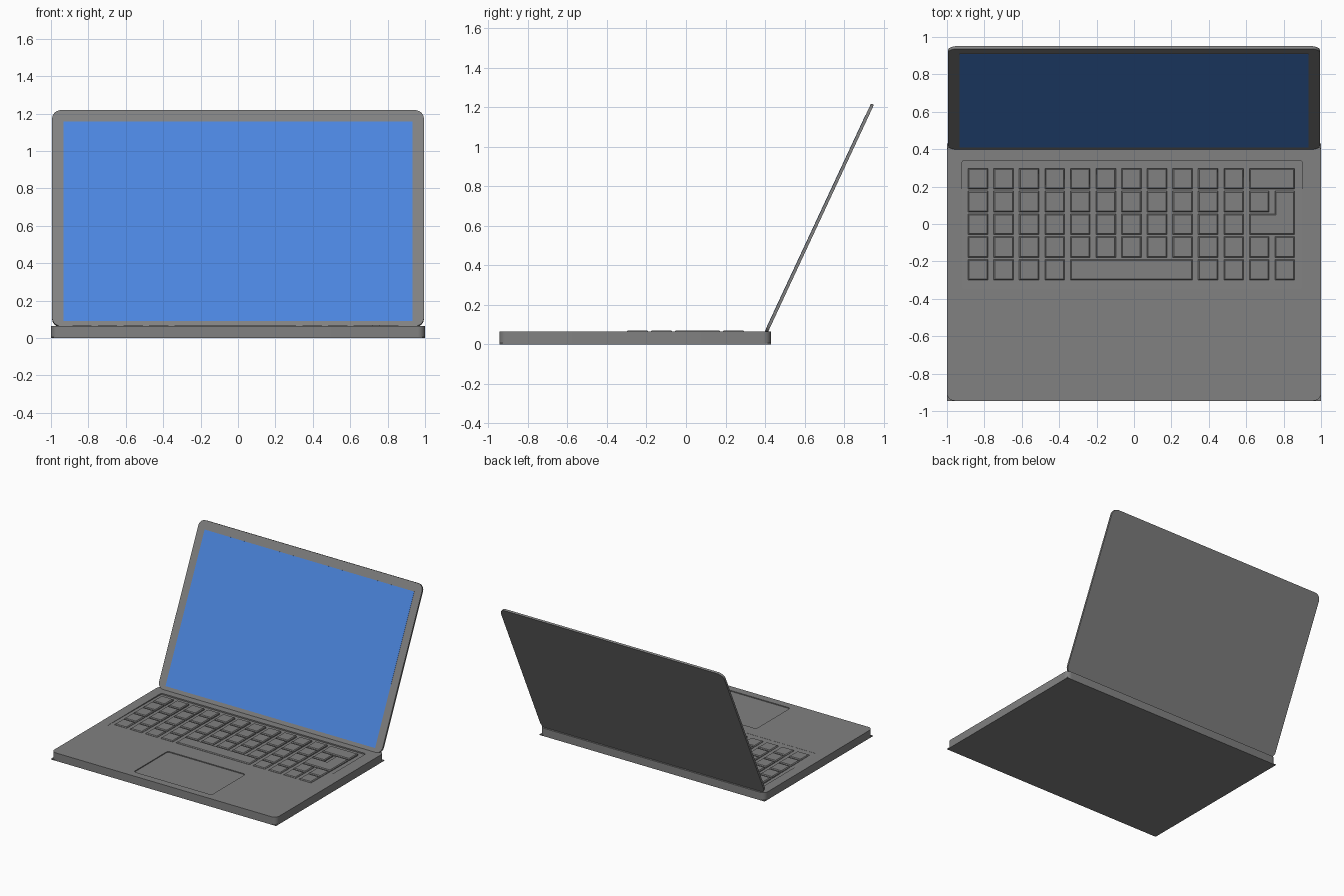
import bpy, bmesh, math
from mathutils import Matrix, Vector

cube = bpy.data.objects.get("Cube")
if cube:
    bpy.data.objects.remove(cube, do_unlink=True)


def material(name, colour):
    m = bpy.data.materials.new(name)
    m.use_nodes = True
    m.diffuse_color = (*colour, 1)
    m.node_tree.nodes["Principled BSDF"].inputs["Base Color"].default_value = (*colour, 1)
    return m


GREY = material("grey casing", (0.22, 0.22, 0.22))
BLUE = material("blue display", (0.07, 0.235, 0.73))


def rounded(x0, x1, y0, y1, r, steps=6):
    """Outline of a rectangle with rounded corners, anticlockwise."""
    if r == 0:
        return [(x0, y0), (x1, y0), (x1, y1), (x0, y1)]
    centres = [(x1 - r, y1 - r), (x0 + r, y1 - r), (x0 + r, y0 + r), (x1 - r, y0 + r)]
    return [(cx + r * math.cos(math.radians(90 * (k + i / steps))),
             cy + r * math.sin(math.radians(90 * (k + i / steps))))
            for k, (cx, cy) in enumerate(centres) for i in range(steps + 1)]


def slab(name, outline, z0, z1, mat=GREY, bevel=0, matrix=None):
    """Extrude an outline from z0 to z1, softening the top rim if asked."""
    bm = bmesh.new()
    face = bm.faces.new([bm.verts.new((x, y, z0)) for x, y in outline])
    ext = bmesh.ops.extrude_face_region(bm, geom=[face])
    top = [v for v in ext["geom"] if isinstance(v, bmesh.types.BMVert)]
    bmesh.ops.translate(bm, verts=top, vec=(0, 0, z1 - z0))
    bmesh.ops.recalc_face_normals(bm, faces=bm.faces)
    if bevel:
        rim = [e for e in bm.edges if all(v in top for v in e.verts)]
        bmesh.ops.bevel(bm, geom=rim, offset=bevel, segments=1, affect='EDGES')
    if matrix:
        bm.transform(matrix)
    me = bpy.data.meshes.new(name)
    bm.to_mesh(me)
    bm.free()
    me.materials.append(mat)
    ob = bpy.data.objects.new(name, me)
    bpy.context.collection.objects.link(ob)
    return ob


def smooth(ob):
    bpy.ops.object.select_all(action='DESELECT')
    ob.select_set(True)
    bpy.context.view_layer.objects.active = ob
    bpy.ops.object.shade_smooth_by_angle(angle=math.radians(30))


def carve(target, cutter):
    mod = target.modifiers.new("recess", 'BOOLEAN')
    mod.operation, mod.solver, mod.object = 'DIFFERENCE', 'EXACT', cutter
    cutter.hide_render = True
    bpy.context.view_layer.objects.active = target
    bpy.ops.object.modifier_apply(modifier=mod.name)
    bpy.data.objects.remove(cutter, do_unlink=True)


# Base: square-cornered bottom plate under a rounded body
DECK = 0.064
slab("bottom_plate", rounded(-1, 1, -0.945, 0.43, 0), 0, 0.006)
body = slab("base_body", rounded(-1, 1, -0.945, 0.43, 0.04), 0.006, DECK)

# Keyboard well, with a floor that rises to meet the deck at the front
well = slab("keyboard_cutter", rounded(-0.92, 0.90, -0.35, 0.34, 0.015), 0.054, 0.1)
for v in well.data.vertices:
    if v.co.z < 0.06:
        v.co.z += 0.009 * (0.34 - v.co.y) / 0.69
carve(body, well)

# Touchpad recess
carve(body, slab("touchpad_cutter", rounded(-0.308, 0.385, -0.885, -0.452, 0.018),
                 DECK - 0.007, 0.1))
smooth(body)

# Keys: each row lists (first column, last column)
PITCH, WIDE, ROW, TALL = 0.1367, 0.106, 0.1215, 0.111
LEFT, BACK = -0.887, 0.297


def column(first, last):
    return LEFT + first * PITCH, LEFT + last * PITCH + WIDE


def singles(a, b):
    return [(i, i) for i in range(a, b)]


rows = [
    singles(0, 11) + [(11, 12)],
    singles(0, 12),
    singles(0, 11),
    singles(0, 13),
    singles(0, 4) + [(4, 8)] + singles(9, 13),
]
KEY_Z = (0.053, 0.07)
for r, row in enumerate(rows):
    y1 = BACK - r * ROW
    for first, last in row:
        x0, x1 = column(first, last)
        name = "space_bar" if last - first > 2 else f"key_row{r + 1}_{first + 1}"
        slab(name, rounded(x0, x1, y1 - TALL, y1, 0), *KEY_Z, bevel=0.006)

# L-shaped enter key
ex0, ex1 = column(11, 12)
mid = column(12, 12)[0]
ey1, ey0 = BACK - ROW, BACK - 2 * ROW - TALL
step = BACK - 2 * ROW
slab("enter_key", [(ex0, ey0), (ex1, ey0), (ex1, ey1), (mid, ey1), (mid, step), (ex0, step)],
     *KEY_Z, bevel=0.006)

# Lid, leaning back from the hinge line
lean = Matrix.Translation(Vector((0, 0.405, 0.06))) @ Matrix.Rotation(math.radians(65), 4, 'X')
LENGTH = 1.275
lid = slab("screen_lid", rounded(-0.994, 0.994, 0, LENGTH, 0.05), -0.008, 0.008, matrix=lean)
smooth(lid)
slab("display_panel", rounded(-0.932, 0.932, 0.03, 1.208, 0), 0.007, 0.009, BLUE, matrix=lean)
